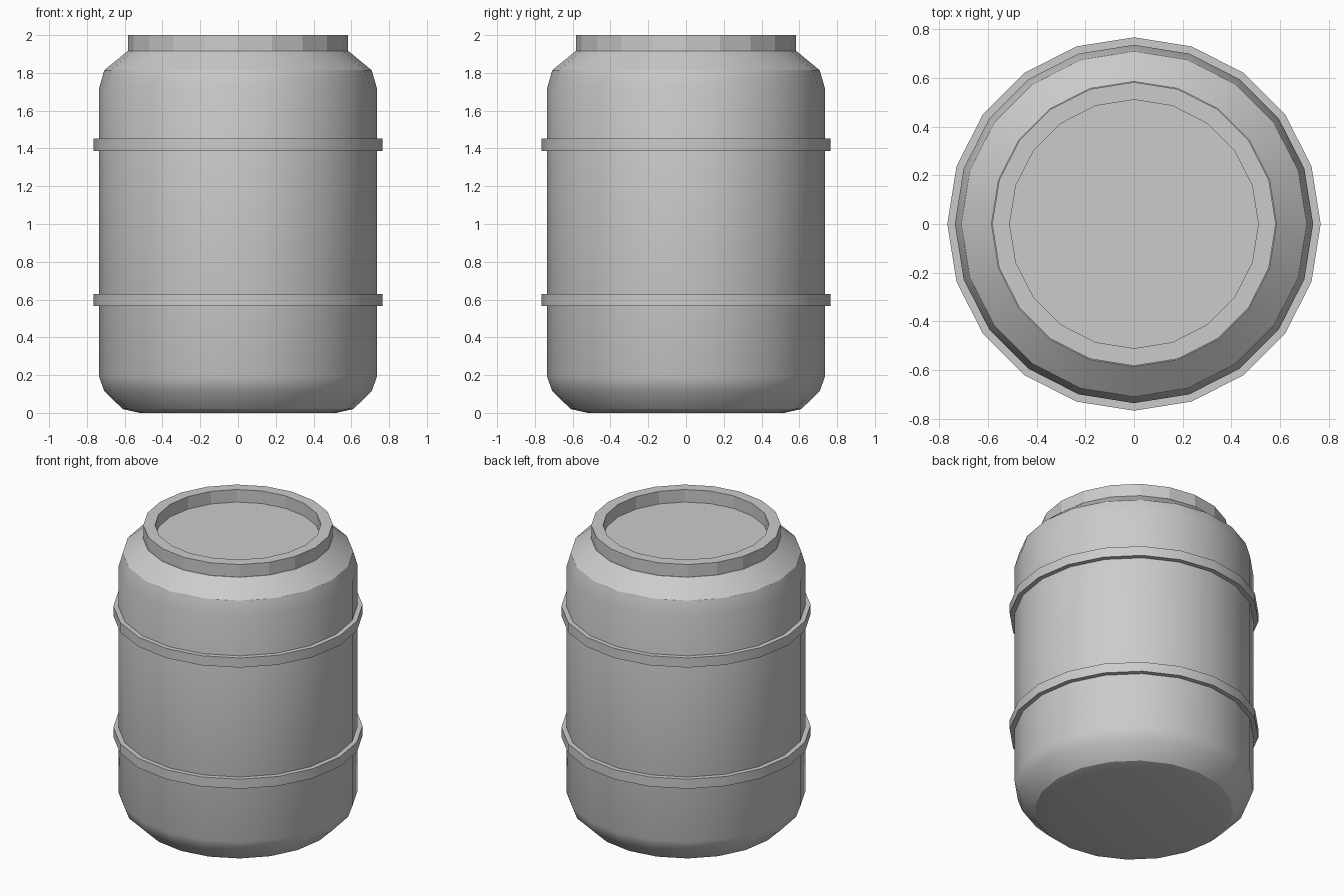
import bpy, bmesh, math

if "Cube" in bpy.data.objects:
    bpy.data.objects.remove(bpy.data.objects["Cube"])

SIDES = 20


def lathe(name, profile, ring=False, smooth=True):
    """Spin (radius, z) points around z; ring closes the profile, otherwise ends are capped."""
    bm = bmesh.new()
    loops = []
    for r, z in profile:
        loops.append([bm.verts.new((r * math.cos(2 * math.pi * i / SIDES),
                                    r * math.sin(2 * math.pi * i / SIDES), z))
                      for i in range(SIDES)])
    pairs = list(zip(loops, loops[1:]))
    if ring:
        pairs.append((loops[-1], loops[0]))
    for a, b in pairs:
        for i in range(SIDES):
            j = (i + 1) % SIDES
            bm.faces.new((a[i], a[j], b[j], b[i]))
    if not ring:
        bm.faces.new(loops[0][::-1])
        bm.faces.new(loops[-1])
    bmesh.ops.recalc_face_normals(bm, faces=bm.faces)
    mesh = bpy.data.meshes.new(name)
    bm.to_mesh(mesh)
    bm.free()
    obj = bpy.data.objects.new(name, mesh)
    bpy.context.collection.objects.link(obj)
    if smooth:
        bpy.ops.object.select_all(action='DESELECT')
        obj.select_set(True)
        bpy.context.view_layer.objects.active = obj
        bpy.ops.object.shade_smooth_by_angle(angle=math.radians(31))
    return obj


def hoop(name, r_in, r_out, z0, z1, smooth):
    return lathe(name, [(r_in, z0), (r_out, z0), (r_out, z1), (r_in, z1)], True, smooth)


# Barrel body with rounded base and chamfered shoulder
lathe("barrel_body", [(0.52, 0), (0.61, 0.02), (0.708, 0.115), (0.735, 0.19),
                      (0.735, 1.72), (0.708, 1.814), (0.585, 1.915)])

# Raised rim around the recessed lid
hoop("lid_rim", 0.51, 0.582, 1.913, 2.0, False)

# Two bands around the body
hoop("lower_band", 0.73, 0.766, 0.565, 0.63, True)
hoop("upper_band", 0.73, 0.766, 1.387, 1.452, True)
